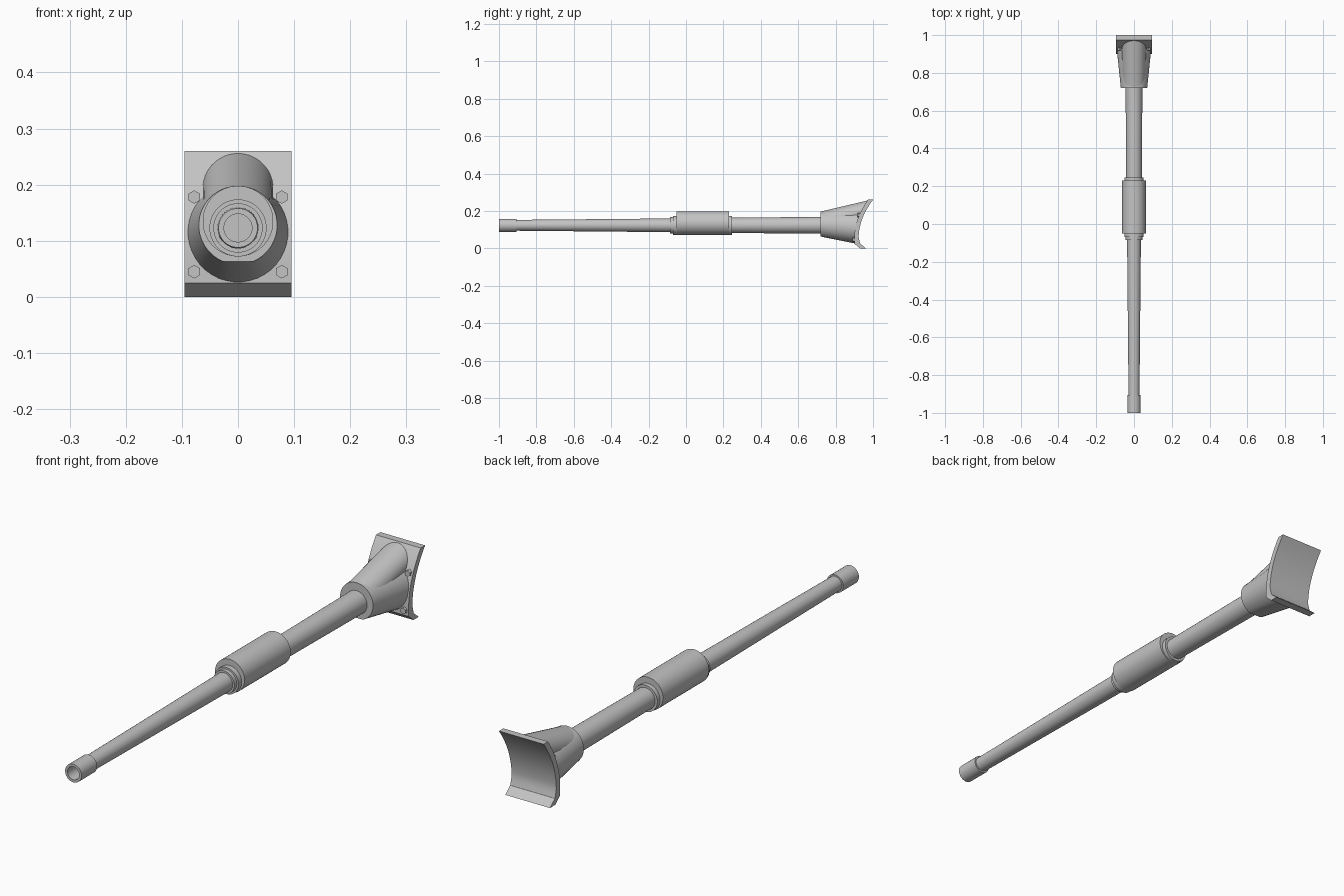
import bpy, bmesh, math

if "Cube" in bpy.data.objects:
    bpy.data.objects.remove(bpy.data.objects["Cube"])

steel = bpy.data.materials.new("grey steel")
steel.diffuse_color = (0.55, 0.55, 0.55, 1)
steel.use_nodes = True
steel.node_tree.nodes["Principled BSDF"].inputs["Base Color"].default_value = steel.diffuse_color
AXIS_Z = 0.123


def finish(name, bm):
    bmesh.ops.recalc_face_normals(bm, faces=bm.faces)
    mesh = bpy.data.meshes.new(name)
    bm.to_mesh(mesh)
    bm.free()
    mesh.materials.append(steel)
    for p in mesh.polygons:
        p.use_smooth = True
    mesh.set_sharp_from_angle(angle=math.radians(30))
    ob = bpy.data.objects.new(name, mesh)
    bpy.context.collection.objects.link(ob)
    return ob


def loft(name, rings):
    """Skin a list of equal-length point rings and cap both ends."""
    bm = bmesh.new()
    rows = [[bm.verts.new(p) for p in ring] for ring in rings]
    n = len(rows[0])
    for a, b in zip(rows, rows[1:]):
        for i in range(n):
            j = (i + 1) % n
            bm.faces.new((a[i], a[j], b[j], b[i]))
    bm.faces.new(rows[0])
    bm.faces.new(rows[-1])
    return finish(name, bm)


def circle(y, r, z=AXIS_Z, n=40, floor=-1.0):
    """Ring around the barrel axis; y may be a function of height."""
    pts = []
    for i in range(n):
        a = 2 * math.pi * (i + 0.5) / n
        h = max(z + r * math.sin(a), floor)
        pts.append((r * math.cos(a), y(h) if callable(y) else y, h))
    return pts


def lathe(name, profile, z=AXIS_Z, n=40):
    return loft(name, [circle(y, r, z, n) for y, r in profile])


# barrel with hollow muzzle
lathe("muzzle", [(-0.93, 0.025), (-1.0, 0.025), (-1.0, 0.035),
                 (-0.905, 0.035), (-0.905, 0.025)])
lathe("front_barrel", [(-0.91, 0.029), (-0.05, 0.037)])
lathe("rear_barrel", [(0.2, 0.041), (0.75, 0.045)])

# stepped collars and the offset sleeve between them
lathe("front_collar", [(-0.085, 0.044), (-0.07, 0.044), (-0.07, 0.051), (-0.04, 0.051)])
lathe("rear_collar", [(0.22, 0.051), (0.247, 0.051)])
lathe("sleeve", [(-0.05, 0.063), (0.23, 0.063)], z=0.135)


# curved mounting plate: height -> front surface depth
def plate_front(z):
    if z < 0.025:
        return 0.90 + 0.03 * (0.025 - z) / 0.025
    return 0.90 + 1.75 * max(z - 0.055, 0) ** 2


def plate_back(z):
    if z < 0.025:
        return 0.93 + 0.032 * (0.025 - z) / 0.025
    return 0.923 + 1.84 * (z - 0.055) ** 2 + 0.007 * max(0, (0.06 - z) / 0.035)


heights = [0, 0.025] + [0.025 + 0.235 * i / 14 for i in range(1, 15)]
outline = [(plate_front(z), z) for z in heights]
outline += [(plate_back(z), z) for z in reversed(heights)]
loft("mount_plate", [[(x, y, z) for y, z in outline] for x in (-0.095, 0.095)])


# two merged cones forming the housing, seated in the plate
def seat(z):
    return plate_front(z) + 0.008


loft("lower_housing", [circle(0.72, 0.07, 0.128, floor=0.063),
                       circle(seat, 0.09, 0.115)])
loft("upper_housing", [circle(0.722, 0.061, 0.136),
                       circle(seat, 0.063, 0.195)])

# hexagonal bolts at the plate corners
for side in (-1, 1):
    for z in (0.045, 0.178):
        y = plate_front(z)
        bolt = [[(side * 0.078 + px, d, pz) for px, _, pz in circle(0, 0.012, z, 6)]
                for d in (y - 0.009, y + 0.012)]
        loft("bolt", bolt)
